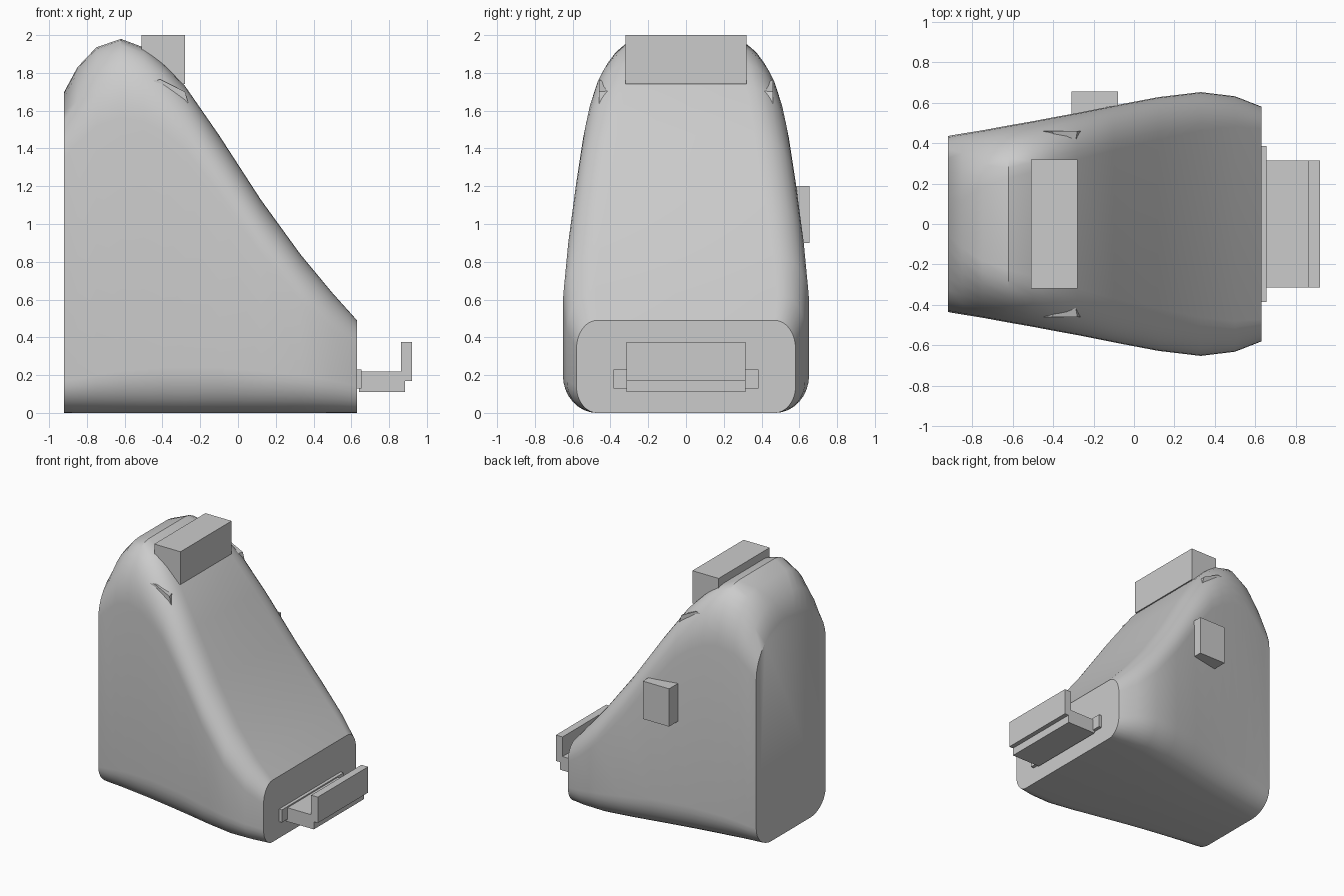
import bpy, bmesh, math

cube = bpy.data.objects.get("Cube")
if cube:
    bpy.data.objects.remove(cube, do_unlink=True)

grey = bpy.data.materials.new("plain_grey")
grey.use_nodes = True
COLOUR = (0.6, 0.6, 0.6, 1)
grey.diffuse_color = COLOUR
grey.node_tree.nodes["Principled BSDF"].inputs["Base Color"].default_value = COLOUR


def finish(name, bm):
    bmesh.ops.recalc_face_normals(bm, faces=bm.faces)
    mesh = bpy.data.meshes.new(name)
    bm.to_mesh(mesh)
    bm.free()
    mesh.materials.append(grey)
    obj = bpy.data.objects.new(name, mesh)
    bpy.context.collection.objects.link(obj)
    return obj


def block(name, x, y, z):
    bm = bmesh.new()
    bmesh.ops.create_cube(bm, size=1)
    for v in bm.verts:
        v.co = [lo + (hi - lo) * (c + 0.5) for c, (lo, hi) in zip(v.co, (x, y, z))]
    return finish(name, bm)


def section(bm, x, half, top, top_ry, top_rz, low_ry, low_rz, steps=8):
    """Rounded outline across the body with elliptical corners."""
    right = []
    for i in range(steps + 1):
        a = math.pi / 2 * i / steps
        right.append((half - low_ry * (1 - math.sin(a)), low_rz * (1 - math.cos(a))))
    for i in range(steps + 1):
        a = math.pi / 2 * i / steps
        right.append((half - top_ry * (1 - math.cos(a)), top - top_rz * (1 - math.sin(a))))
    loop = right + [(-y, z) for y, z in reversed(right)]
    return [bm.verts.new((x, y, z)) for y, z in loop]


# Body: x, half width, top height, top corner y/z radii, bottom corner y/z radii
SECTIONS = [
    (-0.92, 0.435, 1.70, 0.38, 0.35, 0.19, 0.17),
    (-0.85, 0.447, 1.83, 0.33, 0.40, 0.19, 0.18),
    (-0.75, 0.463, 1.935, 0.28, 0.42, 0.19, 0.20),
    (-0.62, 0.487, 1.98, 0.26, 0.42, 0.19, 0.22),
    (-0.50, 0.508, 1.935, 0.25, 0.40, 0.19, 0.23),
    (-0.40, 0.527, 1.855, 0.24, 0.37, 0.19, 0.24),
    (-0.28, 0.549, 1.73, 0.23, 0.34, 0.19, 0.24),
    (-0.10, 0.585, 1.47, 0.22, 0.31, 0.19, 0.24),
    (0.12, 0.627, 1.13, 0.21, 0.28, 0.19, 0.22),
    (0.33, 0.652, 0.84, 0.19, 0.25, 0.18, 0.20),
    (0.50, 0.631, 0.635, 0.15, 0.20, 0.16, 0.17),
    (0.63, 0.580, 0.49, 0.11, 0.15, 0.11, 0.14),
]
bm = bmesh.new()
loops = [section(bm, *s) for s in SECTIONS]
for a, b in zip(loops, loops[1:]):
    for i in range(len(a)):
        j = (i + 1) % len(a)
        bm.faces.new((a[i], a[j], b[j], b[i]))
bm.faces.new(loops[0])
bm.faces.new(loops[-1])
body = finish("body", bm)
bpy.ops.object.select_all(action="DESELECT")
body.select_set(True)
bpy.context.view_layer.objects.active = body
bpy.ops.object.shade_smooth_by_angle(angle=math.radians(35))

# Blocks fixed to the body
block("top_block", (-0.51, -0.28), (-0.32, 0.32), (1.74, 2.0))
block("side_block", (-0.31, -0.08), (0.45, 0.655), (0.90, 1.20))
block("hook_base", (0.62, 0.655), (-0.385, 0.385), (0.13, 0.23))

# Hook: stepped profile extruded across the width
PROFILE = [(0.64, 0.11), (0.885, 0.11), (0.885, 0.17), (0.92, 0.17),
           (0.92, 0.375), (0.862, 0.375), (0.862, 0.22), (0.64, 0.22)]
bm = bmesh.new()
face = bm.faces.new([bm.verts.new((x, -0.315, z)) for x, z in PROFILE])
ext = bmesh.ops.extrude_face_region(bm, geom=[face])["geom"]
bmesh.ops.translate(bm, vec=(0, 0.63, 0),
                    verts=[e for e in ext if isinstance(e, bmesh.types.BMVert)])
finish("hook", bm)

# Small pointed fins on both upper shoulders
for side, name in ((-1, "front_fin"), (1, "back_fin")):
    bm = bmesh.new()
    for x, y, z in ((-0.45, 0.46, 1.76), (-0.41, 0.46, 1.765), (-0.28, 0.46, 1.70),
                    (-0.25, 0.46, 1.59), (-0.30, 0.35, 1.71)):
        bm.verts.new((x, side * y, z))
    bmesh.ops.convex_hull(bm, input=bm.verts)
    finish(name, bm)
